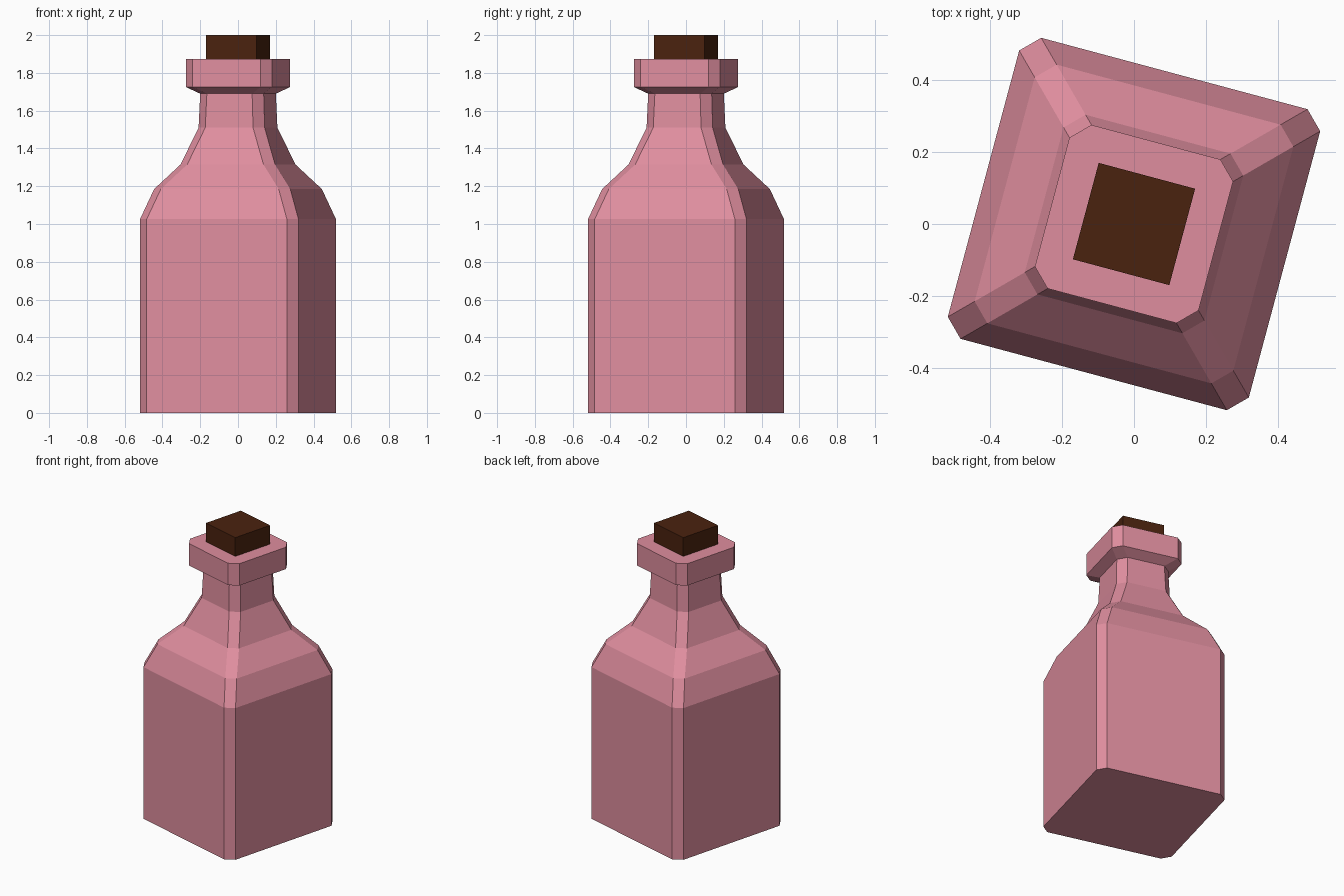
import bpy, bmesh, math
from mathutils import Matrix

if "Cube" in bpy.data.objects:
    bpy.data.objects.remove(bpy.data.objects["Cube"])

TURN = Matrix.Rotation(math.radians(-15), 4, 'Z')


def material(name, color):
    m = bpy.data.materials.new(name)
    m.diffuse_color = (*color, 1)
    m.use_nodes = True
    m.node_tree.nodes["Principled BSDF"].inputs["Base Color"].default_value = m.diffuse_color
    return m


def section(half, cut):
    """Square outline with chamfered corners, counter-clockwise."""
    if cut == 0:
        return [(half, -half), (half, half), (-half, half), (-half, -half)]
    pts, a = [], half - cut
    x0, y0, x1, y1 = half, -a, half, a
    for _ in range(4):
        pts += [(x0, y0), (x1, y1)]
        x0, y0, x1, y1 = -y0, x0, -y1, x1
    return pts


def loft(name, profile, cut, mat):
    """Stack square sections given as (half width, height)."""
    bm = bmesh.new()
    rings = [[bm.verts.new((x, y, z)) for x, y in section(h, cut)] for h, z in profile]
    n = len(rings[0])
    for low, high in zip(rings, rings[1:]):
        for i in range(n):
            j = (i + 1) % n
            bm.faces.new((low[i], low[j], high[j], high[i]))
    bm.faces.new(rings[0][::-1])
    bm.faces.new(rings[-1])
    bm.transform(TURN)
    bmesh.ops.recalc_face_normals(bm, faces=bm.faces[:])
    mesh = bpy.data.meshes.new(name)
    bm.to_mesh(mesh)
    bm.free()
    mesh.materials.append(mat)
    ob = bpy.data.objects.new(name, mesh)
    bpy.context.collection.objects.link(ob)
    return ob


pink = material("pink_glass", (0.74, 0.27, 0.345))
brown = material("dark_cork", (0.068, 0.016, 0.0045))

# Bottle: body, shoulder, neck and flared lip
loft("bottle", [(0.434, 0), (0.434, 1.026), (0.373, 1.185), (0.259, 1.315),
                (0.181, 1.51), (0.174, 1.69), (0.236, 1.725), (0.236, 1.873)], 0.05, pink)

# Cork stopper, seated in the lip
loft("stopper", [(0.139, 1.86), (0.139, 2.0)], 0, brown)
